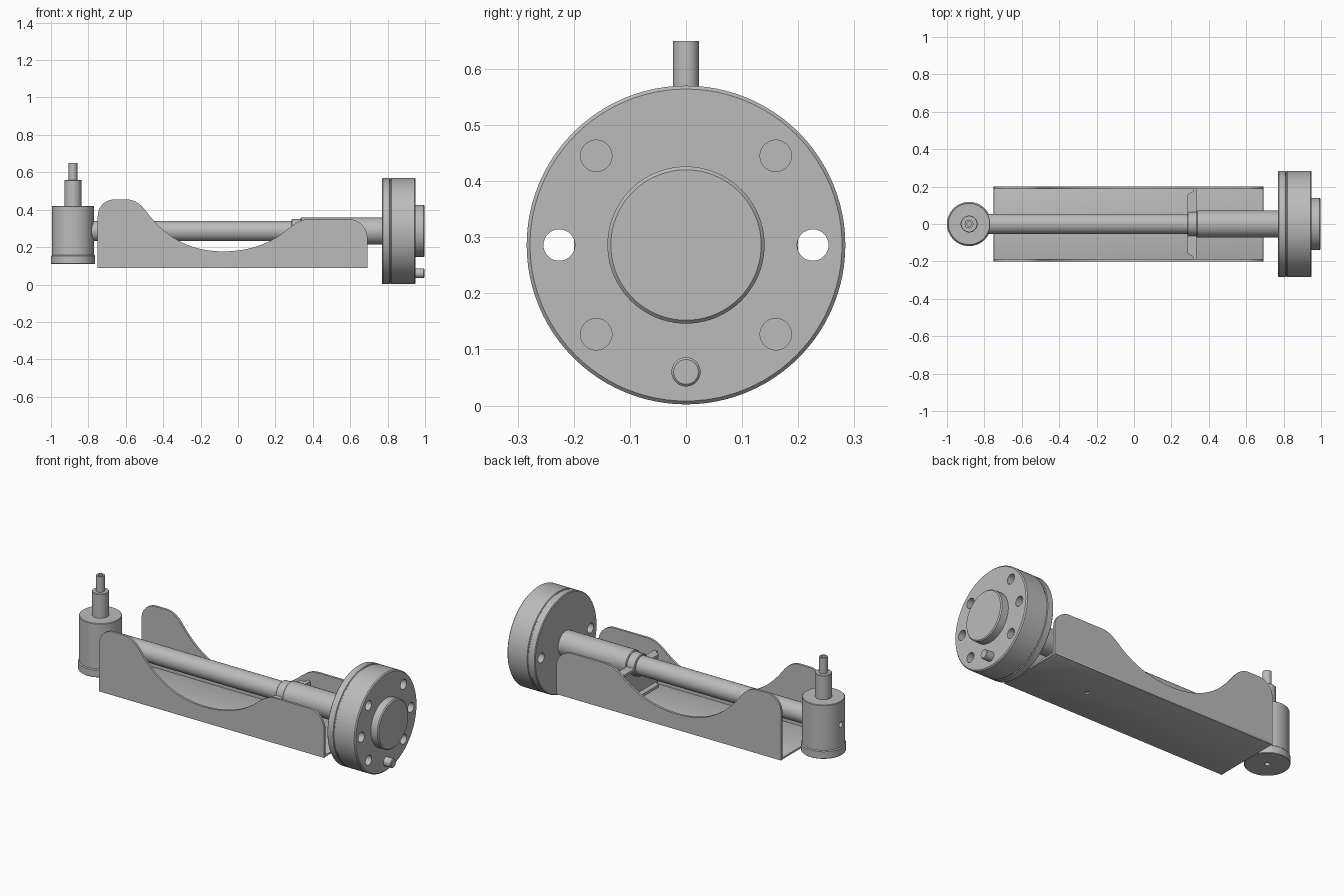
import bpy, bmesh, math
from mathutils import Matrix, Vector

default = bpy.data.objects.get("Cube")
if default:
    bpy.data.objects.remove(default, do_unlink=True)

steel = bpy.data.materials.new("machined grey metal")
steel.use_nodes = True
colour = (0.5, 0.5, 0.5, 1)
steel.diffuse_color = colour
steel.node_tree.nodes["Principled BSDF"].inputs["Base Color"].default_value = colour

AXIS_Z = 0.286   # height of the tube axis
TOWER_X = -0.882


def activate(obj):
    bpy.ops.object.select_all(action='DESELECT')
    obj.select_set(True)
    bpy.context.view_layer.objects.active = obj


def make(name, bm, bevel=0):
    bmesh.ops.remove_doubles(bm, verts=bm.verts, dist=1e-5)
    bmesh.ops.recalc_face_normals(bm, faces=bm.faces)
    mesh = bpy.data.meshes.new(name)
    bm.to_mesh(mesh)
    bm.free()
    obj = bpy.data.objects.new(name, mesh)
    bpy.context.collection.objects.link(obj)
    mesh.materials.append(steel)
    activate(obj)
    if bevel:
        mod = obj.modifiers.new("bevel", 'BEVEL')
        mod.width, mod.segments = bevel, 2
        mod.limit_method, mod.angle_limit = 'ANGLE', math.radians(40)
        bpy.ops.object.modifier_apply(modifier=mod.name)
    bpy.ops.object.shade_smooth_by_angle(angle=math.radians(30))
    return obj


def lathe(name, profile, origin, along_x=False, steps=64):
    """Revolve (radius, distance) points that begin and end on the axis."""
    bm = bmesh.new()
    verts = [bm.verts.new((r, 0, d)) for r, d in profile]
    edges = [bm.edges.new(pair) for pair in zip(verts, verts[1:])]
    bmesh.ops.spin(bm, geom=verts + edges, cent=(0, 0, 0), axis=(0, 0, 1),
                   angle=math.tau, steps=steps, use_merge=True)
    turn = Matrix.Rotation(math.pi / 2, 4, 'Y') if along_x else Matrix()
    bm.transform(Matrix.Translation(origin) @ turn)
    return make(name, bm)


def rod(name, radius, start, end, y=0, z=AXIS_Z, chamfer=0.004, steps=48):
    c = chamfer
    return lathe(name, [(0, start), (radius - c, start), (radius, start + c),
                        (radius, end - c), (radius - c, end), (0, end)],
                 (0, y, z), True, steps)


def box(name, low, high, bevel=0):
    low, high = Vector(low), Vector(high)
    bm = bmesh.new()
    bmesh.ops.create_cube(bm, size=1)
    bm.transform(Matrix.Translation((low + high) / 2) @ Matrix.Diagonal((*(high - low), 1)))
    return make(name, bm, bevel)


def extrude(name, points, depth, bevel=0):
    """Solid from a 3D outline pushed along a depth vector."""
    bm = bmesh.new()
    face = bm.faces.new([bm.verts.new(p) for p in points])
    new = bmesh.ops.extrude_face_region(bm, geom=[face], use_keep_orig=True)
    bmesh.ops.translate(bm, vec=depth,
                        verts=[v for v in new["geom"] if isinstance(v, bmesh.types.BMVert)])
    return make(name, bm, bevel)


def cut(obj, cutter):
    mod = obj.modifiers.new("hole", 'BOOLEAN')
    mod.object, mod.operation, mod.solver = cutter, 'DIFFERENCE', 'EXACT'
    activate(obj)
    bpy.ops.object.modifier_apply(modifier=mod.name)
    bpy.data.objects.remove(cutter, do_unlink=True)
    bpy.ops.object.shade_smooth_by_angle(angle=math.radians(30))


# Flange: back ring, narrow groove, thick front ring
flange = lathe("flange", [
    (0, 0.77), (0.28, 0.77), (0.284, 0.774), (0.284, 0.809), (0.28, 0.812),
    (0.28, 0.817), (0.284, 0.82), (0.284, 0.944), (0.278, 0.95), (0, 0.95)],
    (0, 0, AXIS_Z), True, 96)
for side in (-1, 1):
    cut(flange, rod("through_hole", 0.028, 0.7, 1.05, side * 0.226, chamfer=0))
    for up in (-1, 1):
        cut(flange, rod("blind_hole", 0.028, 0.84, 1.05, side * 0.16,
                        AXIS_Z + up * 0.159, 0))
rod("flange_boss", 0.14, 0.9, 0.997, chamfer=0.006, steps=80)
rod("flange_pin", 0.026, 0.9, 0.997, z=0.06)

# Tube along the middle, with collar and thicker sleeve
rod("inner_tube", 0.054, -0.8, 0.34, chamfer=0)
rod("tube_end_ring", 0.05, -0.785, -0.75)
rod("tube_collar", 0.064, 0.285, 0.34)
rod("outer_sleeve", 0.072, 0.335, 0.78)

# Channel: floor and two matching contoured walls
floor = box("channel_floor", (-0.75, -0.2, 0.087), (0.692, 0.2, 0.1), 0.004)


def bezier(a, b, c, d, n=14):
    a, b, c, d = map(Vector, (a, b, c, d))
    return [a * (1 - t) ** 3 + b * 3 * t * (1 - t) ** 2 + c * 3 * t * t * (1 - t) + d * t ** 3
            for t in (i / n for i in range(1, n + 1))]


outline = [Vector((-0.75, 0.087)), Vector((-0.75, 0.36))]
outline += bezier((-0.75, 0.36), (-0.75, 0.42), (-0.71, 0.455), (-0.655, 0.455))
outline += bezier((-0.6, 0.455), (-0.55, 0.455), (-0.52, 0.43), (-0.49, 0.39))
outline += bezier((-0.49, 0.39), (-0.39, 0.255), (-0.26, 0.177), (-0.08, 0.177), 20)
outline += bezier((-0.08, 0.177), (0.06, 0.177), (0.18, 0.22), (0.27, 0.3), 18)
outline += bezier((0.27, 0.3), (0.315, 0.335), (0.335, 0.349), (0.39, 0.349), 8)
outline += bezier((0.59, 0.349), (0.65, 0.349), (0.692, 0.3), (0.692, 0.25))
outline += [Vector((0.692, 0.087))]
for name, y in (("front_wall", -0.2), ("back_wall", 0.187)):
    extrude(name, [(p.x, y, p.y) for p in outline], (0, 0.013, 0))

# Cradle: upright plate with a chamfered top lip and a foot, under the collar
box("cradle_plate", (0.315, -0.187, 0.095), (0.335, 0.187, 0.29))
for name, z in (("cradle_lip", 0.275), ("cradle_foot", 0.1)):
    extrude(name, [(0.32, -0.178, z), (0.285, -0.155, z),
                   (0.285, 0.155, z), (0.32, 0.178, z)], (0, 0, 0.015))
screw_cut = lathe("screw_hole", [(0, 0), (0.013, 0), (0.013, 0.096), (0, 0.096)],
                  (0.31, 0, 0), steps=24)
cut(floor, screw_cut)

# Tower: base rim, body, neck and hollow tip in one turned piece
tower = lathe("tower", [
    (0, 0.11), (0.116, 0.11), (0.118, 0.112), (0.118, 0.152), (0.113, 0.157),
    (0.113, 0.417), (0.11, 0.42), (0.045, 0.42), (0.045, 0.557), (0.042, 0.56),
    (0.023, 0.56), (0.023, 0.65), (0.013, 0.65), (0.013, 0.6), (0, 0.6)],
    (TOWER_X, 0, 0))
cut(tower, rod("side_port", 0.016, -1.1, -0.95, chamfer=0, steps=24))
cut(tower, lathe("drain_hole", [(0, 0), (0.014, 0), (0.014, 0.15), (0, 0.15)],
                 (TOWER_X, 0, 0), steps=24))
